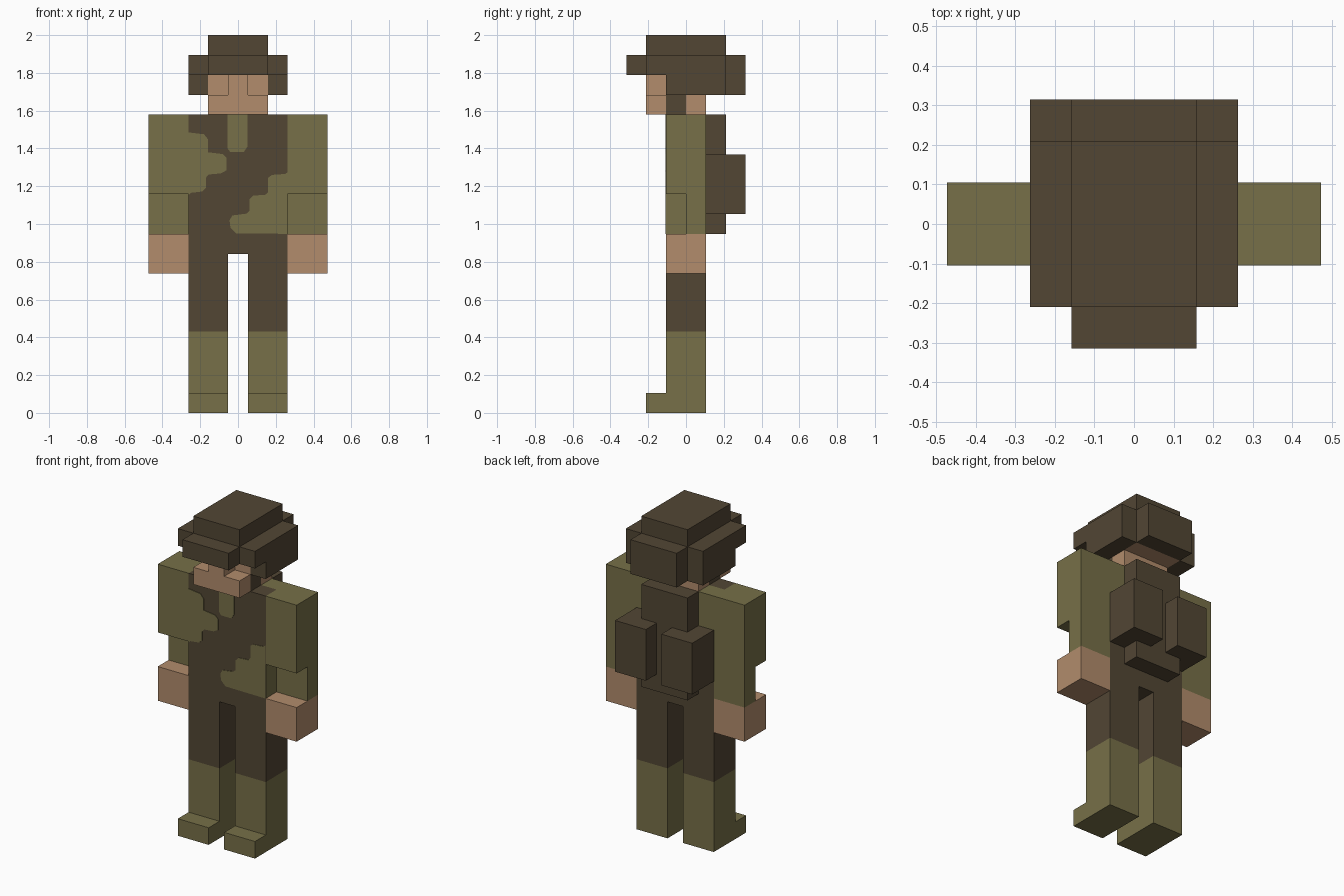
import bpy, bmesh
from mathutils import Vector

cube = bpy.data.objects.get("Cube")
if cube:
    bpy.data.objects.remove(cube, do_unlink=True)

U = 2 / 19  # one block of the figure


def material(name, rgb):
    m = bpy.data.materials.new(name)
    m.use_nodes = True
    m.diffuse_color = (*rgb, 1)
    bsdf = next(n for n in m.node_tree.nodes if n.type == "BSDF_PRINCIPLED")
    bsdf.inputs["Base Color"].default_value = (*rgb, 1)
    bsdf.inputs["Roughness"].default_value = 0.9
    return m


BROWN = material("dark_brown", (0.084, 0.061, 0.034))
OLIVE = material("olive", (0.184, 0.162, 0.065))
SKIN = material("skin", (0.445, 0.262, 0.150))


def finish(name, bm, mats):
    bmesh.ops.recalc_face_normals(bm, faces=bm.faces)
    me = bpy.data.meshes.new(name)
    bm.to_mesh(me)
    bm.free()
    for m in mats:
        me.materials.append(m)
    ob = bpy.data.objects.new(name, me)
    bpy.context.collection.objects.link(ob)
    return ob


def box_mesh(x, y, z):
    bm = bmesh.new()
    bmesh.ops.create_cube(bm, size=1)
    for v in bm.verts:
        v.co = Vector([(a + b) / 2 + c * (b - a) for c, (a, b) in zip(v.co, (x, y, z))]) * U
    return bm


def box(name, mat, x, y, z):
    """Box from ranges given in blocks."""
    return finish(name, box_mesh(x, y, z), [mat])


def pair(name, mat, x, y, z):
    """Box on the left (+x) and its mirror on the right."""
    box("left_" + name, mat, x, y, z)
    box("right_" + name, mat, (-x[1], -x[0]), y, z)


def cut(bm, co, no):
    bmesh.ops.bisect_plane(bm, geom=bm.verts[:] + bm.edges[:] + bm.faces[:],
                           plane_co=Vector(co) * U, plane_no=no)


# Legs with boots
pair("lower_leg", OLIVE, (0.5, 2.5), (-1, 1), (0, 4.1))
pair("upper_leg", BROWN, (0.5, 2.5), (-1, 1), (4.1, 8))
pair("boot_toe", OLIVE, (0.5, 2.5), (-2, -1), (0, 1))
box("hips", BROWN, (-2.5, 2.5), (-1, 1), (8, 9))

# Torso: brown front, olive flanks, part olive top and upper back
bm = box_mesh((-2.5, 2.5), (-1, 1), (9, 15))
cut(bm, (0, 0, 0), (0, 1, 0))
cut(bm, (0, 0, 13), (0, 0, 1))
bmesh.ops.recalc_face_normals(bm, faces=bm.faces)
for f in bm.faces:
    c, n = f.calc_center_median() / U, f.normal
    if abs(n.x) > 0.5 or (n.z > 0.5 and c.y > 0) or (n.y > 0.5 and c.z > 13):
        f.material_index = 1
finish("torso", bm, [BROWN, OLIVE])

# Camouflage patches on the chest, as thin plates
PATCHES = {
    "chest_patch_right": [(-.263, 1.485), (-.18, 1.475), (-.16, 1.45), (-.16, 1.38),
                          (-.08, 1.37), (-.06, 1.35), (-.06, 1.285), (-.09, 1.268),
                          (-.155, 1.262), (-.17, 1.245), (-.17, 1.19), (-.19, 1.172),
                          (-.25, 1.165), (-.263, 1.15)],
    "chest_patch_top": [(-.055, 1.579), (-.055, 1.40), (-.04, 1.38), (.03, 1.38),
                        (.05, 1.41), (.05, 1.579)],
    "chest_patch_left": [(.263, 1.275), (.25, 1.265), (.18, 1.26), (.16, 1.245),
                         (.16, 1.17), (.145, 1.155), (.08, 1.15), (.06, 1.13),
                         (.06, 1.07), (.045, 1.055), (-.03, 1.045), (-.045, 1.02),
                         (-.04, .98), (-.01, .95), (.263, .948)],
}
for name, pts in PATCHES.items():
    bm = bmesh.new()
    face = bm.faces.new([bm.verts.new((x, -U, z)) for x, z in pts])
    ext = bmesh.ops.extrude_face_region(bm, geom=[face])
    bmesh.ops.translate(bm, vec=(0, -0.003, 0),
                        verts=[g for g in ext["geom"] if isinstance(g, bmesh.types.BMVert)])
    finish(name, bm, [OLIVE])

# Arms: the forearm is set back behind the hand
pair("upper_arm", OLIVE, (2.5, 4.5), (-1, 1), (11, 15))
pair("forearm", OLIVE, (2.5, 4.5), (0, 1), (9, 11))
pair("hand", SKIN, (2.5, 4.5), (-1, 1), (7, 9))

# Backpack with two pouches
box("backpack", BROWN, (-1.5, 1.5), (1, 2), (9, 15))
pair("backpack_pouch", BROWN, (0.5, 2.5), (1, 3), (10, 13))

# Head: jaw and nose stand forward of the recessed eye area
box("neck", SKIN, (-1.5, 1.5), (0, 1), (15, 16))
box("chin_strap", BROWN, (-1.5, 1.5), (-1, 0), (15, 16))
box("jaw", SKIN, (-1.5, 1.5), (-2, -1), (15, 16))
box("nose", SKIN, (-0.5, 0.5), (-2, -1), (16, 17))
box("head", SKIN, (-1.5, 1.5), (-1, 2), (16, 17))

# Hat: crown, peak, side flaps and back flap
box("hat_crown", BROWN, (-1.5, 1.5), (-2, 2), (17, 19))
box("hat_peak", BROWN, (-1.5, 1.5), (-3, -2), (17, 18))
pair("hat_side", BROWN, (1.5, 2.5), (-2, 2), (17, 18))
pair("hat_ear_flap", BROWN, (1.5, 2.5), (-1, 2), (16, 17))
box("hat_back_flap", BROWN, (-1.5, 1.5), (2, 3), (16, 18))
